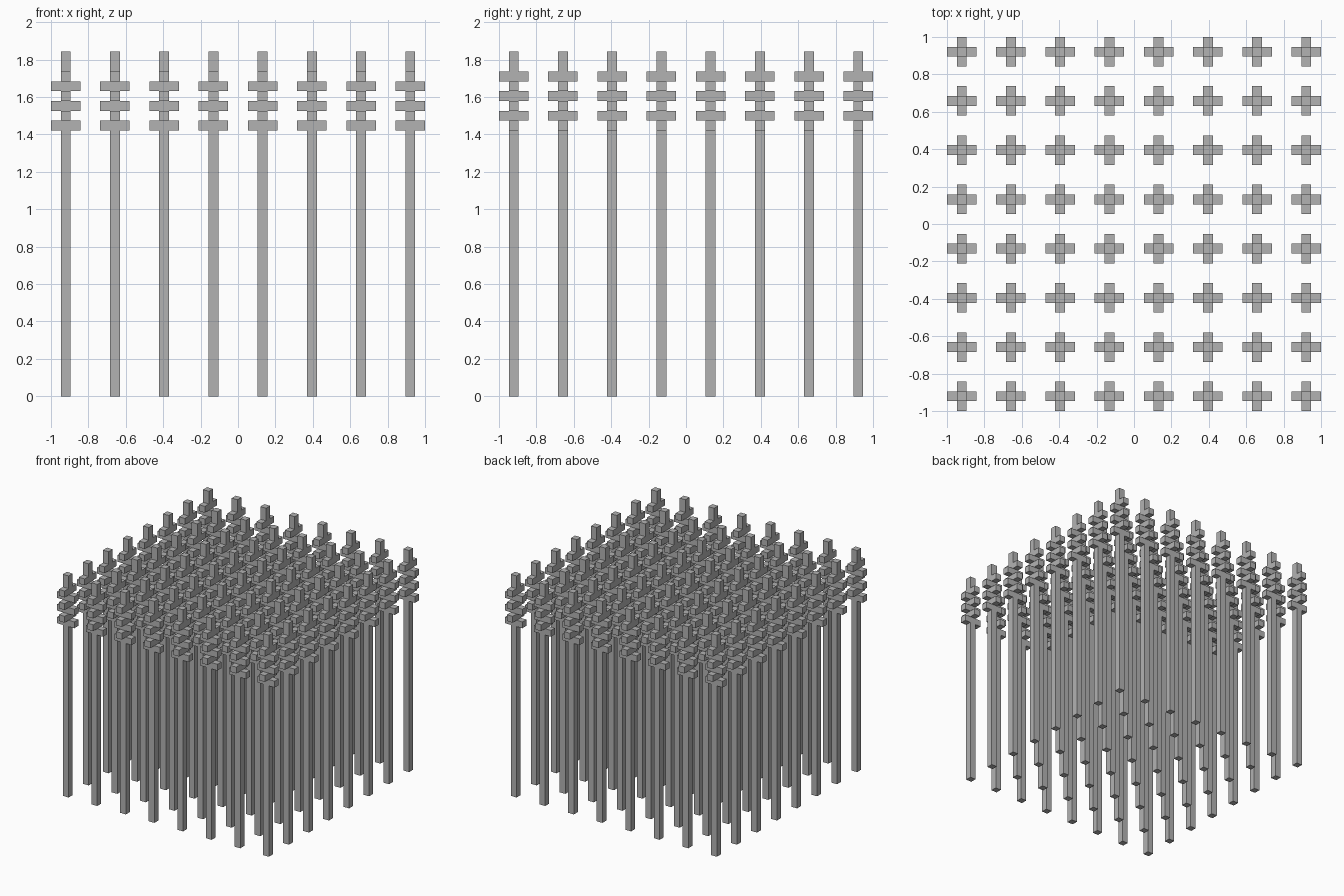
import bpy
import bmesh
from mathutils import Matrix, Vector

if "Cube" in bpy.data.objects:
    bpy.data.objects.remove(bpy.data.objects["Cube"], do_unlink=True)

U = 1 / 19          # side of one square pole; everything is a multiple of it
COUNT = 8           # poles per side
PITCH = 5 * U       # spacing between poles

grey = bpy.data.materials.new("plain_grey")
grey.use_nodes = True
colour = (0.45, 0.45, 0.45, 1)
grey.diffuse_color = colour
grey.node_tree.nodes["Principled BSDF"].inputs["Base Color"].default_value = colour


def add_box(bm, size, base):
    """Box of the given size, in units, centred on the axis above base."""
    centre = Vector((0, 0, base + size[2] / 2)) * U
    scale = Matrix.Diagonal((*(s * U for s in size), 1))
    bmesh.ops.create_cube(bm, size=1, matrix=Matrix.Translation(centre) @ scale)


def finish(bm, name):
    mesh = bpy.data.meshes.new(name)
    bm.to_mesh(mesh)
    bm.free()
    mesh.materials.append(grey)
    return mesh


# Square pole, running through all the crossbars
bm = bmesh.new()
add_box(bm, (1, 1, 35), 0)
pole_mesh = finish(bm, "pole")

# Six stacked crossbars, alternating sideways and front to back
bm = bmesh.new()
for level in range(6):
    size = (3, 1, 1) if level % 2 == 0 else (1, 3, 1)
    add_box(bm, size, 27 + level)
bars_mesh = finish(bm, "crossbars")

# Square grid of posts
for row in range(COUNT):
    for col in range(COUNT):
        spot = [(i - (COUNT - 1) / 2) * PITCH for i in (col, row)]
        for mesh in (pole_mesh, bars_mesh):
            part = bpy.data.objects.new(f"{mesh.name}_row{row + 1}_{col + 1}", mesh)
            part.location = (*spot, 0)
            bpy.context.collection.objects.link(part)
